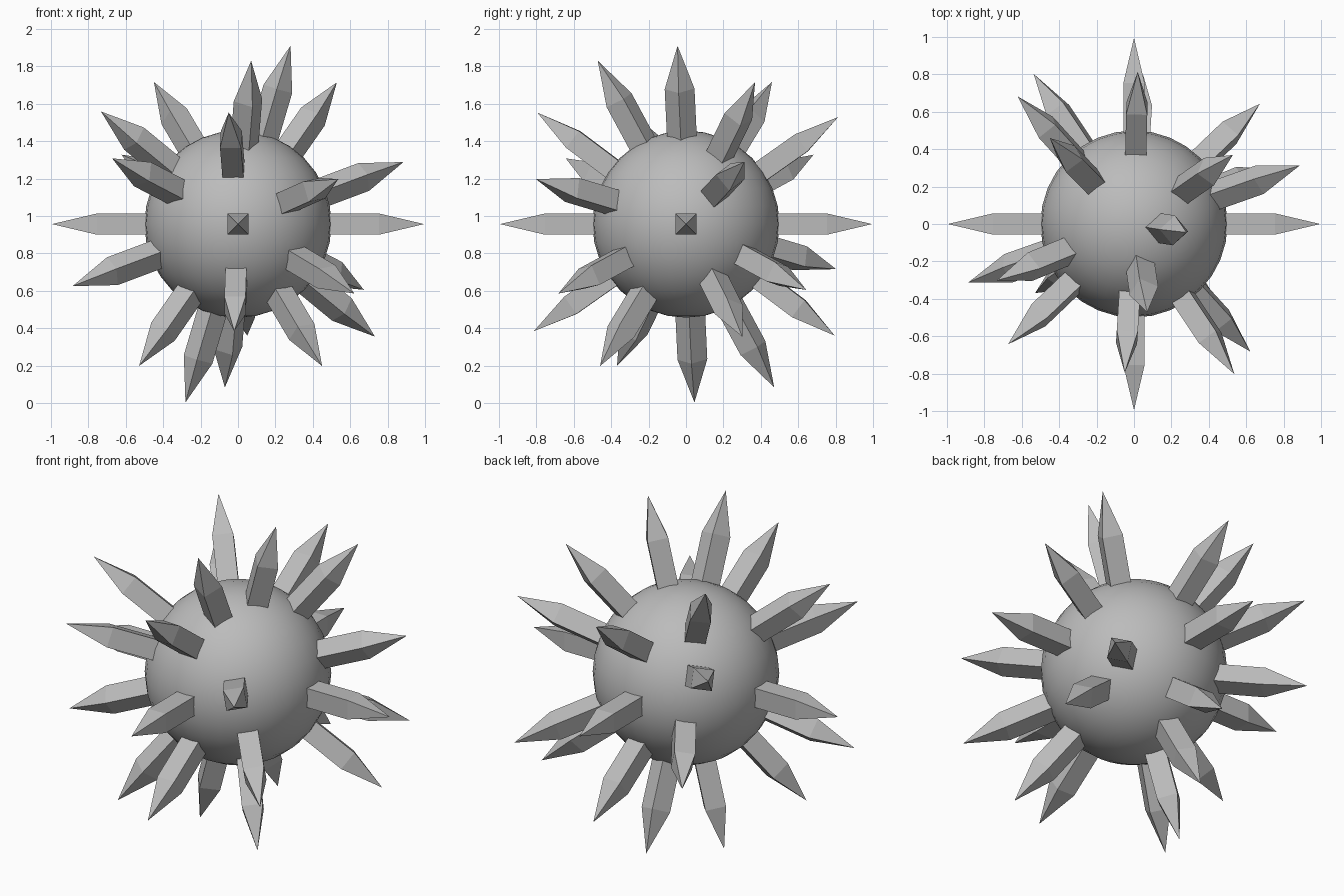
import bpy, bmesh, math
from mathutils import Vector, Matrix

if "Cube" in bpy.data.objects:
    bpy.data.objects.remove(bpy.data.objects["Cube"])

CENTRE = Vector((0, 0, 0.957))

grey = bpy.data.materials.new("plain grey")
grey.diffuse_color = (0.5, 0.5, 0.5, 1)
grey.use_nodes = True
grey.node_tree.nodes["Principled BSDF"].inputs["Base Color"].default_value = grey.diffuse_color

# Round body
bpy.ops.mesh.primitive_uv_sphere_add(segments=32, ring_count=16, radius=0.5, location=CENTRE)
body = bpy.context.object
body.name = "round_body"
body.data.materials.append(grey)
bpy.ops.object.shade_smooth()

# Direction of one end of each double-ended bar, and its roll in degrees
BARS = [
    ((1, 0, 0), 0), ((0, 1, 0), 0),
    ((.28, -.045, .95), -40), ((.07, -.47, .87), -35),
    ((.53, .37, .76), 25), ((-.45, .46, .76), -10),
    ((-.05, -.80, .60), 0), ((.73, .30, -.60), -24),
    ((.88, .31, .33), 35), ((-.67, -.64, .35), 14),
    ((.02, .81, .57), 0), ((.535, -.80, .24), 10),
    ((.62, -.68, -.37), 10),
]


def spike_bar(name, direction, roll):
    """Square bar through the body with a pyramid point at both ends."""
    d = Vector(direction).normalized()
    h = Vector((0, 0, 1)).cross(d).normalized()
    v = d.cross(h)
    spin = Matrix.Rotation(math.radians(roll), 3, d)
    h, v = spin @ h, spin @ v
    w = 0.0565
    bm = bmesh.new()
    rings = []
    for r in (-0.755, 0.755):
        rings.append([bm.verts.new(d * r + h * a * w + v * b * w)
                      for a, b in ((1, 1), (-1, 1), (-1, -1), (1, -1))])
    tips = [bm.verts.new(d * -0.995), bm.verts.new(d * 0.995)]
    for i in range(4):
        j = (i + 1) % 4
        bm.faces.new((rings[0][i], rings[0][j], rings[1][j], rings[1][i]))
        bm.faces.new((rings[1][i], rings[1][j], tips[1]))
        bm.faces.new((rings[0][j], rings[0][i], tips[0]))
    bmesh.ops.recalc_face_normals(bm, faces=bm.faces)
    mesh = bpy.data.meshes.new(name)
    bm.to_mesh(mesh)
    bm.free()
    mesh.materials.append(grey)
    obj = bpy.data.objects.new(name, mesh)
    obj.location = CENTRE
    bpy.context.collection.objects.link(obj)


# Spikes, in opposite pairs
for n, (direction, roll) in enumerate(BARS):
    spike_bar(f"spike_pair_{n + 1}", direction, roll)
